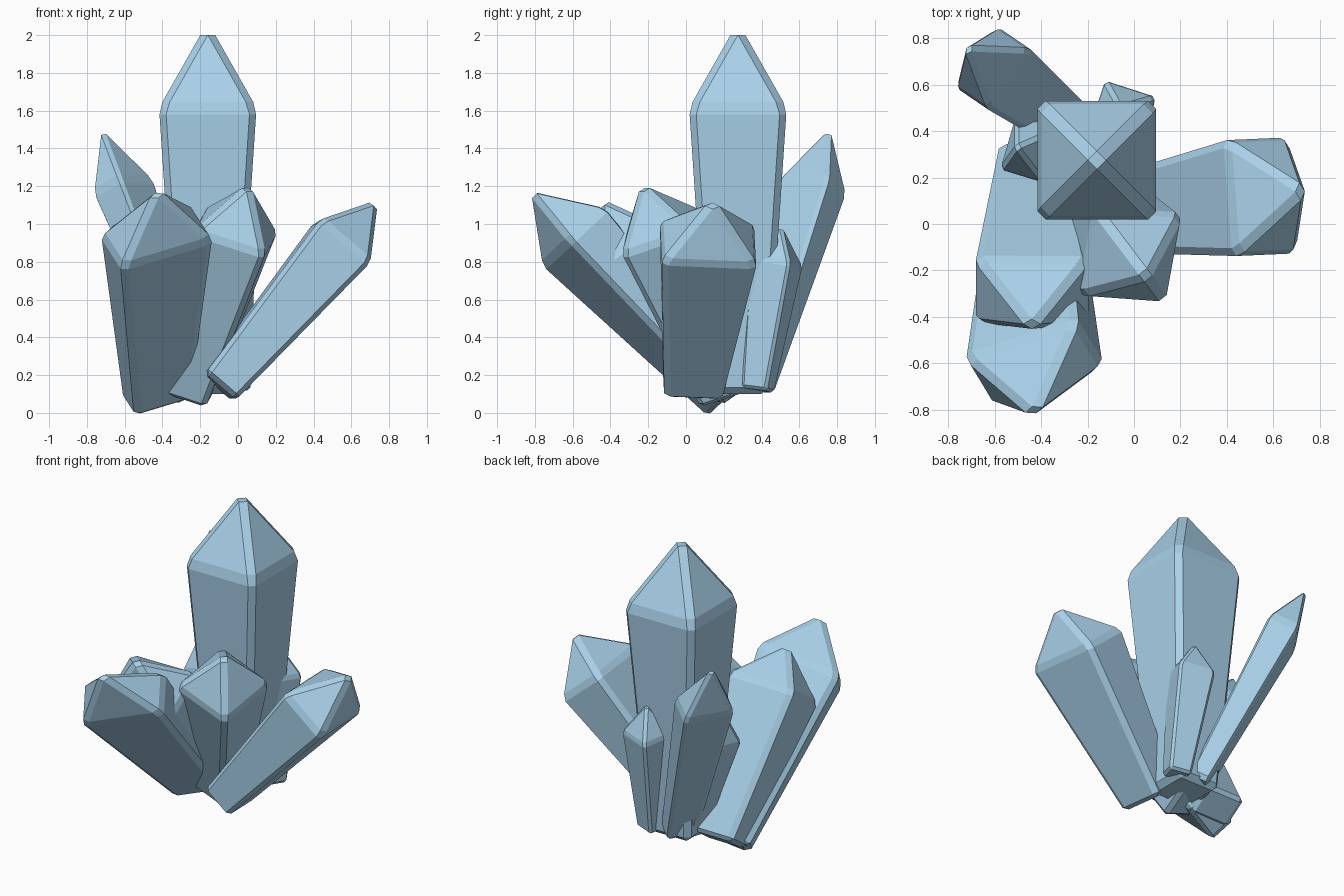
import bpy, bmesh
from mathutils import Vector, Matrix

if "Cube" in bpy.data.objects:
    bpy.data.objects.remove(bpy.data.objects["Cube"])

HALF = 0.258        # shoulder half width of the template crystal
BASE = 0.61         # base width relative to the shoulder
SHOULDER, APEX = 1.515, 1.97
VISIBLE = 1.9       # height left after the apex is chamfered

mat = bpy.data.materials.new("crystal_blue")
mat.diffuse_color = (0.4, 0.64, 0.82, 1)
mat.use_nodes = True
mat.node_tree.nodes["Principled BSDF"].inputs["Base Color"].default_value = mat.diffuse_color


def crystal_mesh():
    """Tapered square prism with a pyramid point."""
    bm = bmesh.new()

    def ring(h, z):
        return [bm.verts.new((x * h, y * h, z))
                for x, y in ((-1, -1), (1, -1), (1, 1), (-1, 1))]

    low = ring(HALF * BASE, 0)
    top = ring(HALF, SHOULDER)
    tip = bm.verts.new((0, 0, APEX))
    bm.faces.new(low[::-1])
    for i in range(4):
        j = (i + 1) % 4
        bm.faces.new((low[i], low[j], top[j], top[i]))
        bm.faces.new((top[i], top[j], tip))
    mesh = bpy.data.meshes.new("crystal")
    bm.to_mesh(mesh)
    bm.free()
    mesh.materials.append(mat)
    return mesh


mesh = crystal_mesh()


def crystal(name, base, tip, side, su, sv):
    """Place a crystal from base to tip; side is its first width direction."""
    base = Vector(base)
    axis = Vector(tip) - base
    length = axis.length / VISIBLE
    w = axis.normalized()
    u = Vector(side)
    u = (u - w * u.dot(w)).normalized()
    v = w.cross(u)
    ob = bpy.data.objects.new(name, mesh)
    bpy.context.collection.objects.link(ob)
    bev = ob.modifiers.new("chamfer", 'BEVEL')
    bev.width = 0.035
    bev.segments = 1
    bev.limit_method = 'NONE'
    rot = Matrix((u, v, w)).transposed().to_4x4()
    ob.matrix_world = Matrix.Translation(base) @ rot @ Matrix.Diagonal((su, sv, length, 1))


# Tall upright crystal
crystal("main_crystal", (-.16, .275, .10), (-.16, .275, 2.0), (1, 0, 0), 1, 1)
# Large leaning crystals
crystal("right_crystal", (-.10, .035, .135), (.715, .14, 1.095), (-.07, 1, -.03), .98, .68)
crystal("front_left_crystal", (-.43, .21, .075), (-.43, -.80, 1.15), (.45, .15, .13), 1.03, .56)
crystal("left_crystal", (-.43, .27, .10), (-.44, -.43, 1.10), (1, 0, 0), .95, .66)
crystal("front_crystal", (-.27, .20, .10), (.05, -.22, 1.18), (.35, -.02, -.13), .78, .80)
crystal("back_left_crystal", (-.20, .36, .13), (-.71, .75, 1.47), (.19, .27, -.01), .62, .38)
# Small crystals
crystal("small_back_crystal", (-.02, .38, .12), (-.06, .50, .97), (.21, -.07, 0), .45, .45)
crystal("small_left_crystal", (-.25, .30, .12), (-.50, .33, .98), (.07, .23, 0), .48, .40)
